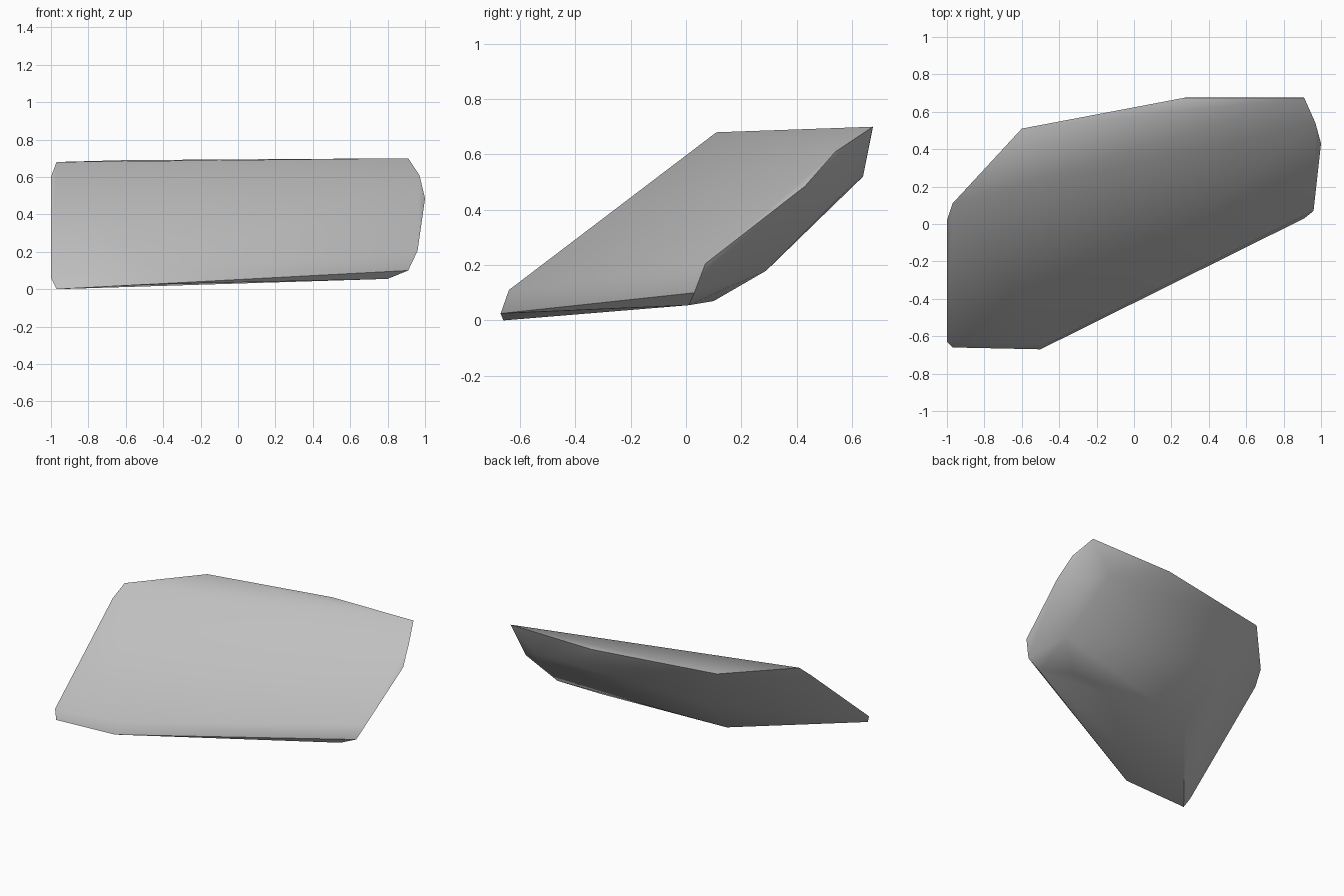
import bpy
import bmesh
import math

default_cube = bpy.data.objects.get("Cube")
if default_cube:
    bpy.data.objects.remove(default_cube, do_unlink=True)


def flat_material(name, colour):
    material = bpy.data.materials.new(name)
    material.use_nodes = True
    material.diffuse_color = colour
    material.node_tree.nodes["Principled BSDF"].inputs["Base Color"].default_value = colour
    return material


def convex_stone(name, corner_groups, material):
    """Wrap a convex shell around the corners and shade it with crisp main edges."""
    mesh = bpy.data.meshes.new(name)
    bm = bmesh.new()
    for group in corner_groups:
        for corner in group:
            bm.verts.new(corner)
    bmesh.ops.convex_hull(bm, input=bm.verts[:])
    loose = [vert for vert in bm.verts if not vert.link_faces]
    bmesh.ops.delete(bm, geom=loose, context="VERTS")
    bmesh.ops.recalc_face_normals(bm, faces=bm.faces[:])
    bm.to_mesh(mesh)
    bm.free()
    mesh.materials.append(material)

    stone = bpy.data.objects.new(name, mesh)
    bpy.context.collection.objects.link(stone)
    bpy.ops.object.select_all(action="DESELECT")
    stone.select_set(True)
    bpy.context.view_layer.objects.active = stone
    bpy.ops.object.shade_smooth_by_angle(angle=math.radians(40))
    return stone


# Nearly flat top facet
top_rim = [(-.97, .11, .68), (-.6, .51, .69), (.27, .675, .695), (.91, .675, .7)]
# Chipped end on the +x side, from the top down to the base
chipped_end = [(.97, .54, .61), (1, .43, .485), (.96, .07, .205), (.91, .03, .1), (.8, .01, .055)]
# Narrow ledge along the front and the blunt end on the -x side
front_ledge = [(-.46, -.64, .11), (-.5, -.67, .025)]
blunt_end = [(-.97, -.66, 0), (-1, -.63, .06), (-1, .02, .6), (-.84, -.5, .03)]
# Sloping back and underside
back_slope = [(-.45, .39, .38), (.5, .64, .53), (.735, .64, .52), (.87, .56, .45)]
underside = [(-.37, .07, .08), (.6, .1, .07), (.81, .29, .18)]

stone_grey = flat_material("stone grey", (.52, .52, .52, 1))
convex_stone("slanted_rock",
             [top_rim, chipped_end, front_ledge, blunt_end, back_slope, underside],
             stone_grey)
